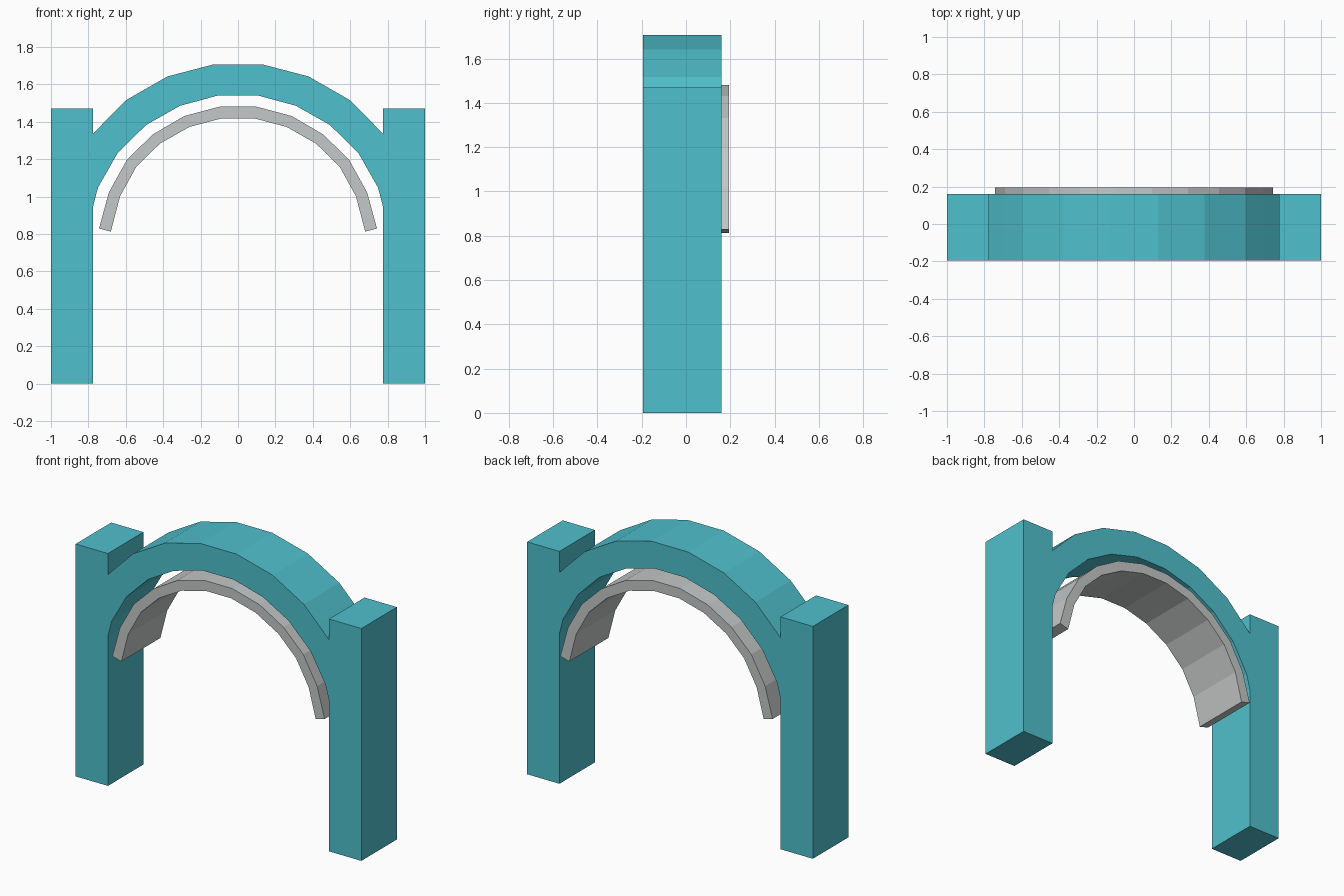
import bpy, bmesh

if "Cube" in bpy.data.objects:
    bpy.data.objects.remove(bpy.data.objects["Cube"])


def material(name, rgb):
    m = bpy.data.materials.new(name)
    m.diffuse_color = (*rgb, 1)
    m.use_nodes = True
    m.node_tree.nodes["Principled BSDF"].inputs["Base Color"].default_value = m.diffuse_color
    return m


TEAL = material("teal", (0.078, 0.53, 0.61))
GREY = material("light grey", (0.56, 0.58, 0.58))


def finish(name, bm, mat):
    bmesh.ops.recalc_face_normals(bm, faces=bm.faces)
    me = bpy.data.meshes.new(name)
    bm.to_mesh(me)
    bm.free()
    me.materials.append(mat)
    ob = bpy.data.objects.new(name, me)
    bpy.context.collection.objects.link(ob)


def box(name, lo, hi, mat):
    bm = bmesh.new()
    bmesh.ops.create_cube(bm, size=1)
    for v in bm.verts:
        v.co = [(a + b) / 2 + c * (b - a) for a, b, c in zip(lo, hi, v.co)]
    finish(name, bm, mat)


def mirrored(half):
    # Left half of a profile plus its reflection
    return half + [(-x, z) for x, z in reversed(half)]


def vault(name, outer, inner, y0, y1, mat):
    # Faceted band between two matching arcs, extruded along y
    bm = bmesh.new()
    rings = [[bm.verts.new(p) for p in ((xo, y0, zo), (xo, y1, zo),
                                        (xi, y1, zi), (xi, y0, zi))]
             for (xo, zo), (xi, zi) in zip(mirrored(outer), mirrored(inner))]
    for a, b in zip(rings, rings[1:]):
        for i in range(4):
            j = (i + 1) % 4
            bm.faces.new((a[i], a[j], b[j], b[i]))
    bm.faces.new(rings[0])
    bm.faces.new(rings[-1])
    # Merge the flat front and back strips into clean faces
    bmesh.ops.dissolve_limit(bm, angle_limit=0.01, verts=bm.verts, edges=bm.edges)
    finish(name, bm, mat)


FRONT, BACK = -0.195, 0.16

# Square pillars
box("left_pillar", (-1, FRONT, 0), (-0.774, BACK, 1.47), TEAL)
box("right_pillar", (0.774, FRONT, 0), (1, BACK, 1.47), TEAL)

# Main arch between the pillars
vault("arch",
      [(-0.774, 1.337), (-0.69, 1.423), (-0.597, 1.516), (-0.487, 1.579),
       (-0.377, 1.642), (-0.128, 1.707)],
      [(-0.774, 0.95), (-0.749, 1.047), (-0.645, 1.23), (-0.492, 1.382),
       (-0.31, 1.485), (-0.107, 1.54)],
      FRONT, BACK, TEAL)

# Thin inner lining, standing proud at the back
vault("inner_lining",
      [(-0.743, 0.829), (-0.69, 1.023), (-0.593, 1.198), (-0.455, 1.332),
       (-0.288, 1.43), (-0.096, 1.481)],
      [(-0.68, 0.812), (-0.631, 1.0), (-0.543, 1.16), (-0.417, 1.283),
       (-0.26, 1.372), (-0.09, 1.417)],
      FRONT, 0.195, GREY)
